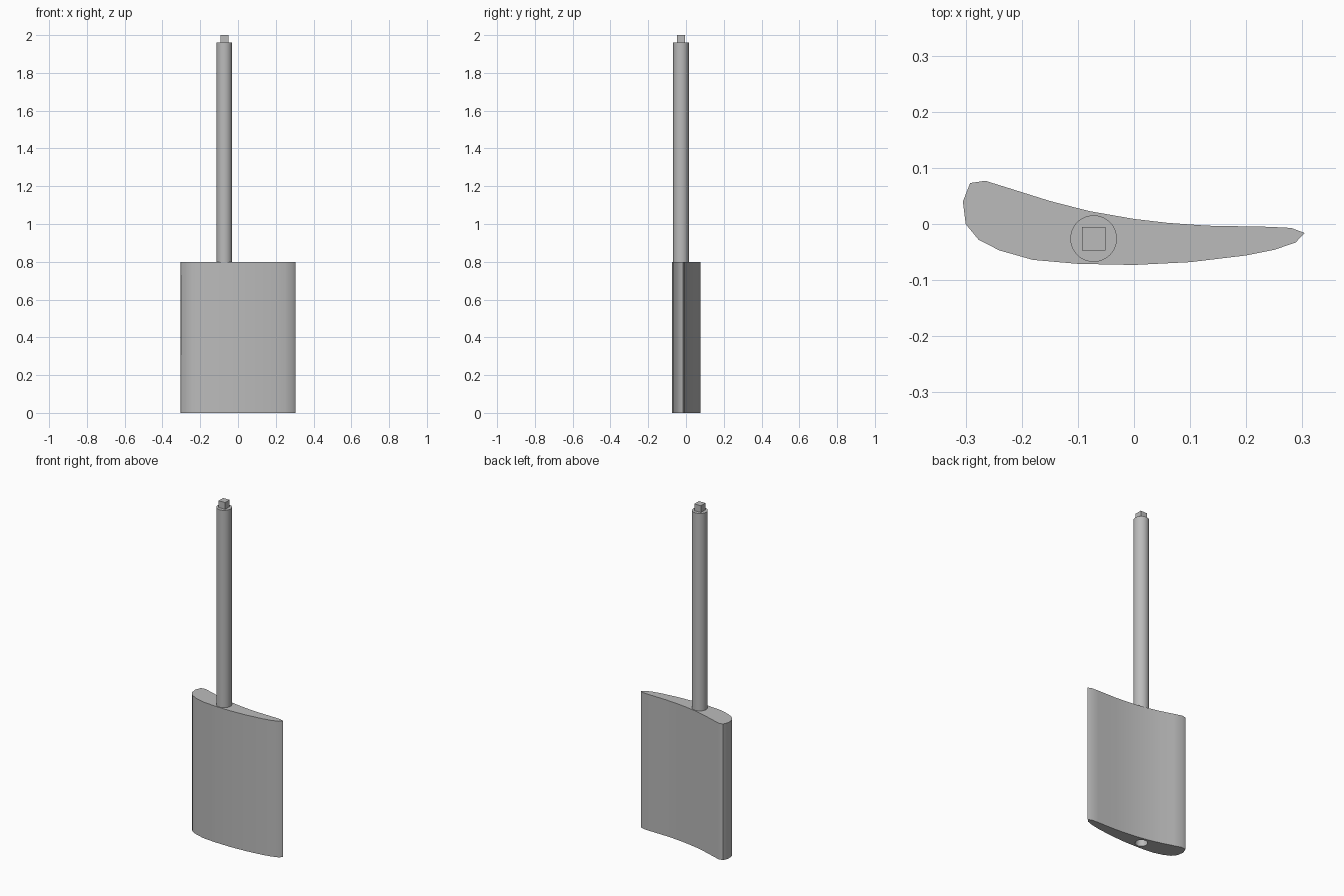
import bpy
import bmesh
import math

cube = bpy.data.objects.get("Cube")
if cube:
    bpy.data.objects.remove(cube, do_unlink=True)

BLADE_TOP, SHAFT_TOP, PEG_TOP = 0.8, 1.96, 2.0
AXIS = (-0.072, -0.026)

steel = bpy.data.materials.new("grey_metal")
steel.use_nodes = True
colour = (0.5, 0.5, 0.5, 1)
steel.diffuse_color = colour
steel.node_tree.nodes["Principled BSDF"].inputs["Base Color"].default_value = colour


def prism(name, outline, bottom, top):
    """Extrude a closed counter-clockwise outline vertically."""
    bm = bmesh.new()
    base = bm.faces.new([bm.verts.new((x, y, bottom)) for x, y in outline])
    ext = bmesh.ops.extrude_face_region(bm, geom=[base], use_keep_orig=True)
    moved = [v for v in ext["geom"] if isinstance(v, bmesh.types.BMVert)]
    bmesh.ops.translate(bm, verts=moved, vec=(0, 0, top - bottom))
    bmesh.ops.recalc_face_normals(bm, faces=bm.faces)
    mesh = bpy.data.meshes.new(name)
    bm.to_mesh(mesh)
    bm.free()
    obj = bpy.data.objects.new(name, mesh)
    bpy.context.collection.objects.link(obj)
    mesh.materials.append(steel)
    return obj


def ring(radius, sides, turn=0):
    """Regular polygon around the shaft axis."""
    angles = [turn + math.tau * i / sides for i in range(sides)]
    return [(AXIS[0] + radius * math.cos(a), AXIS[1] + radius * math.sin(a))
            for a in angles]


def smooth(obj):
    bpy.ops.object.select_all(action="DESELECT")
    obj.select_set(True)
    bpy.context.view_layer.objects.active = obj
    bpy.ops.object.shade_smooth_by_angle(angle=math.radians(30))


# Curved vane: convex front, concave back, blunt right end, thin left end
front = [(-0.305, 0.04), (-0.3, 0.0), (-0.277, -0.028), (-0.24, -0.047),
         (-0.18, -0.064), (-0.1, -0.071), (0.0, -0.073), (0.1, -0.068),
         (0.2, -0.056), (0.25, -0.046), (0.288, -0.033), (0.304, -0.016)]
back = [(0.28, -0.007), (0.24, -0.005), (0.13, -0.003), (0.06, 0.002),
        (0.0, 0.009), (-0.08, 0.023), (-0.15, 0.041), (-0.22, 0.063),
        (-0.265, 0.077), (-0.292, 0.073)]
vane = prism("vane", front + back, 0, BLADE_TOP)

# Round socket in the underside, in line with the shaft
cutter = prism("socket_cutter", ring(0.033, 32), -0.1, 0.1)
cutter.hide_render = True
cutter.hide_viewport = True
cut = vane.modifiers.new("socket", "BOOLEAN")
cut.operation = "DIFFERENCE"
cut.solver = "EXACT"
cut.object = cutter
smooth(vane)

# Shaft and square drive peg
shaft = prism("shaft", ring(0.0415, 48), BLADE_TOP, SHAFT_TOP)
smooth(shaft)
prism("drive_peg", ring(0.021 * math.sqrt(2), 4, math.pi / 4), SHAFT_TOP, PEG_TOP)
